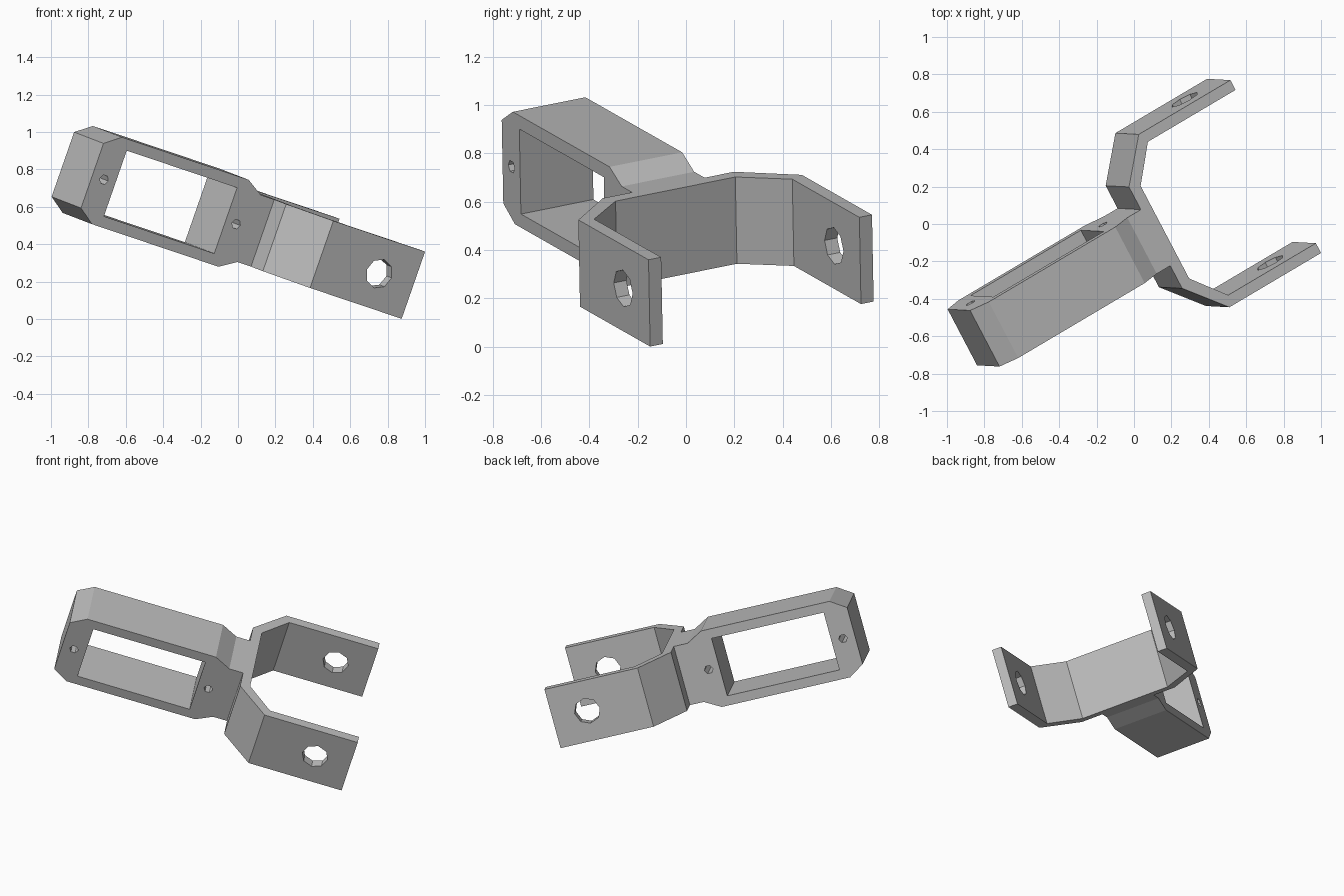
import bpy, bmesh, math
from mathutils import Vector, Matrix

cube = bpy.data.objects.get("Cube")
if cube:
    bpy.data.objects.remove(cube, do_unlink=True)

grey = bpy.data.materials.new("plain_grey")
grey.use_nodes = True
colour = (0.5, 0.5, 0.5, 1)
grey.diffuse_color = colour
grey.node_tree.nodes["Principled BSDF"].inputs["Base Color"].default_value = colour

# Tilted frame: x runs along the arms, y across the fork, z up the plate
along = Vector((0.826, 0.489, -0.278)).normalized()
up = Vector((0.325, -0.02, 0.945))
up = (up - along * up.dot(along)).normalized()
across = up.cross(along)
HALF_H, HALF_W, WALL = 0.19, 0.53, 0.06
origin = Vector((1.0, -0.155, 0.36)) + across * HALF_W - up * HALF_H
tilt = Matrix.Translation(origin) @ Matrix((along, across, up)).transposed().to_4x4()


def prism(name, outline, half_depth, axis):
    """Extrude an outline symmetrically along the local y or z axis."""
    def place(a, b, d):
        return (a, b, d) if axis == "z" else (a, d, b)
    bm = bmesh.new()
    low = [bm.verts.new(place(a, b, -half_depth)) for a, b in outline]
    high = [bm.verts.new(place(a, b, half_depth)) for a, b in outline]
    bm.faces.new(low)
    bm.faces.new(high)
    for i in range(len(low)):
        j = (i + 1) % len(low)
        bm.faces.new((low[i], low[j], high[j], high[i]))
    bmesh.ops.recalc_face_normals(bm, faces=bm.faces)
    mesh = bpy.data.meshes.new(name)
    bm.to_mesh(mesh)
    bm.free()
    mesh.materials.append(grey)
    obj = bpy.data.objects.new(name, mesh)
    bpy.context.collection.objects.link(obj)
    return obj


def mirrored(half):
    """Close a half outline by reflecting it about its second coordinate."""
    return half + [(a, -b) for a, b in reversed(half)]


def ring(centre, radius, sides):
    return [(centre + radius * math.cos(math.tau * i / sides),
             radius * math.sin(math.tau * i / sides)) for i in range(sides)]


def cut(obj, outline):
    """Cut a straight opening right across the part."""
    cutter = prism("cutter", outline, 1, "y")
    cutter.hide_render = True
    mod = obj.modifiers.new("opening", "BOOLEAN")
    mod.operation, mod.solver, mod.object = "DIFFERENCE", "EXACT", cutter
    bpy.context.view_layer.objects.active = obj
    bpy.ops.object.modifier_apply(modifier=mod.name)
    bpy.data.objects.remove(cutter, do_unlink=True)


# Fork: web, two slanted shoulders and two parallel arms
WEB = -0.777
inner = [(0, HALF_W - WALL), (-0.567, HALF_W - WALL), (WEB + WALL, 0.284)]
outer = [(0, HALF_W), (-0.593, HALF_W), (WEB, 0.311)]
right_side = [(a, -b) for a, b in outer]
left_inner = list(reversed(inner))
fork = prism("fork", outer + right_side[::-1] + [(a, -b) for a, b in inner] + left_inner,
             HALF_H, "z")
cut(fork, ring(-0.221, 0.08, 8))

# Frame: chamfered plate with a rectangular window and two screw holes
BODY_H = 0.246
frame = prism("motor_frame", mirrored([
    (WEB, HALF_H), (WEB - 0.088, HALF_H), (WEB - 0.188, BODY_H),
    (WEB - 1.006, BODY_H), (WEB - 1.102, 0.183)]), 0.172, "y")
cut(frame, mirrored([(WEB - 0.239, 0.186), (WEB - 0.953, 0.186)]))
for offset in (0.171, 1.026):
    cut(frame, ring(WEB - offset, 0.027, 6))

for part in (fork, frame):
    part.data.transform(tilt)
    part.data.update()
